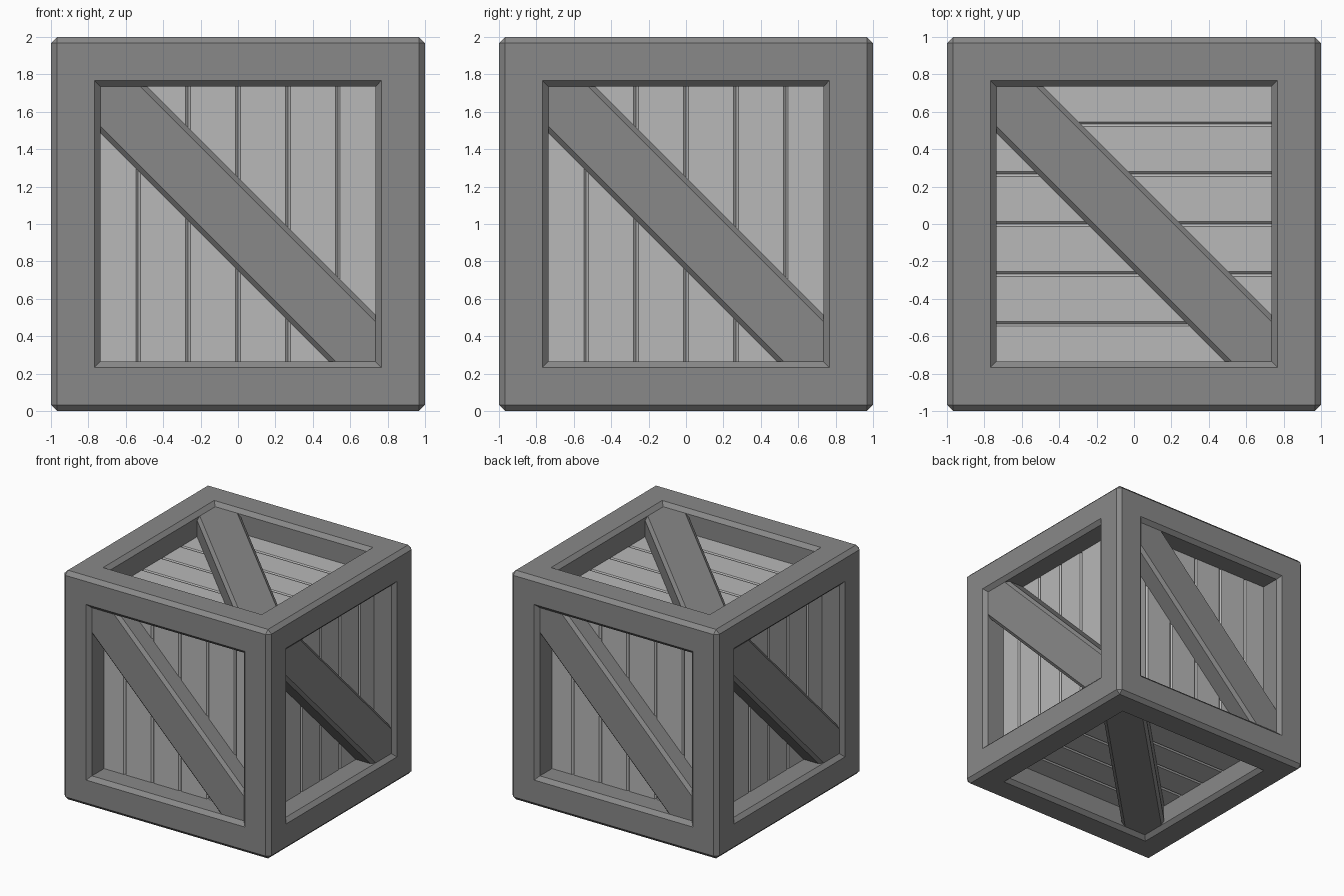
import bpy, bmesh
from math import pi, sqrt
from mathutils import Matrix, Vector

if "Cube" in bpy.data.objects:
    bpy.data.objects.remove(bpy.data.objects["Cube"])

B = 0.033             # chamfer width
OPEN = 0.734          # half width of the clear opening
PANEL = 0.8           # distance from centre to plank surface
CENTRE = Matrix.Translation((0, 0, 1))


def grey(name, v):
    mat = bpy.data.materials.new(name)
    mat.diffuse_color = (v, v, v, 1)
    mat.use_nodes = True
    mat.node_tree.nodes["Principled BSDF"].inputs["Base Color"].default_value = mat.diffuse_color
    return mat


DARK, LIGHT = grey("dark_grey", 0.25), grey("light_grey", 0.48)


def finish(bm, name, matrix, mat):
    bmesh.ops.recalc_face_normals(bm, faces=bm.faces)
    mesh = bpy.data.meshes.new(name)
    bm.to_mesh(mesh)
    bm.free()
    mesh.materials.append(mat)
    obj = bpy.data.objects.new(name, mesh)
    obj.matrix_world = matrix
    bpy.context.collection.objects.link(obj)
    return obj


def prism(bm, profile, length, matrix):
    """Extrude a closed (y, z) profile along x, centred, then place it."""
    face = bm.faces.new([bm.verts.new(matrix @ Vector((-length / 2, y, z))) for y, z in profile])
    ext = bmesh.ops.extrude_face_region(bm, geom=[face], use_keep_orig=True)
    verts = [v for v in ext["geom"] if isinstance(v, bmesh.types.BMVert)]
    bmesh.ops.translate(bm, verts=verts, vec=matrix.to_3x3() @ Vector((length, 0, 0)))


# Outer frame: chamfered cube with a recessed opening in each side
def build_frame():
    bm = bmesh.new()
    bmesh.ops.create_cube(bm, size=2)
    outer = list(bm.edges)
    sides = list(bm.faces)
    for thickness, depth in ((1 - OPEN - B, 0), (B, -B), (0, -(1 - B - PANEL + 0.02))):
        bmesh.ops.inset_individual(bm, faces=sides, thickness=thickness, depth=depth,
                                   use_even_offset=True)
    bmesh.ops.delete(bm, geom=sides, context='FACES_ONLY')
    bmesh.ops.bevel(bm, geom=outer, offset=B, segments=1, profile=0.5, affect='EDGES')
    finish(bm, "frame", CENTRE, DARK)


# Six planks with chamfered long edges, running along x (or y when turned)
def build_planks(name, matrix, turned):
    bm = bmesh.new()
    turn = Matrix.Rotation(pi / 2 if turned else 0, 4, 'Z')
    width, c = 2 * PANEL / 6, 0.013
    for i in range(6):
        y0 = max(-PANEL + i * width, -0.76)
        y1 = min(-PANEL + (i + 1) * width, 0.76)
        profile = [(y0, 0.76), (y1, 0.76), (y1, PANEL - c), (y1 - c, PANEL),
                   (y0 + c, PANEL), (y0, PANEL - c)]
        prism(bm, profile, 1.5, turn)
    finish(bm, name, matrix, LIGHT)


# Diagonal brace with chamfered edges, trimmed to the opening
def build_brace(name, matrix):
    bm = bmesh.new()
    w, top = 0.25 / sqrt(2), 1 - B
    c = 0.026
    profile = [(-w, 0.78), (w, 0.78), (w, top - c), (w - c, top), (-w + c, top), (-w, top - c)]
    prism(bm, profile, 3, Matrix.Rotation(-pi / 4, 4, 'Z'))
    for n in ((1, 0, 0), (-1, 0, 0), (0, 1, 0), (0, -1, 0)):
        bmesh.ops.bisect_plane(bm, geom=bm.verts[:] + bm.edges[:] + bm.faces[:],
                               plane_co=Vector(n) * (OPEN + 0.004), plane_no=n, clear_outer=True)
        bmesh.ops.holes_fill(bm, edges=bm.edges[:])
    finish(bm, name, matrix, DARK)


build_frame()

# Side orientations: everything is modelled on the top and rotated into place
sides = {"top": Matrix.Identity(4), "bottom": Matrix.Rotation(pi, 4, 'X')}
for k, side in enumerate(("front", "right", "back", "left")):
    sides[side] = Matrix.Rotation(k * pi / 2, 4, 'Z') @ Matrix.Rotation(pi / 2, 4, 'X')

for side, rot in sides.items():
    build_planks(side + "_planks", CENTRE @ rot, side not in ("top", "bottom"))
    build_brace(side + "_brace", CENTRE @ rot)
